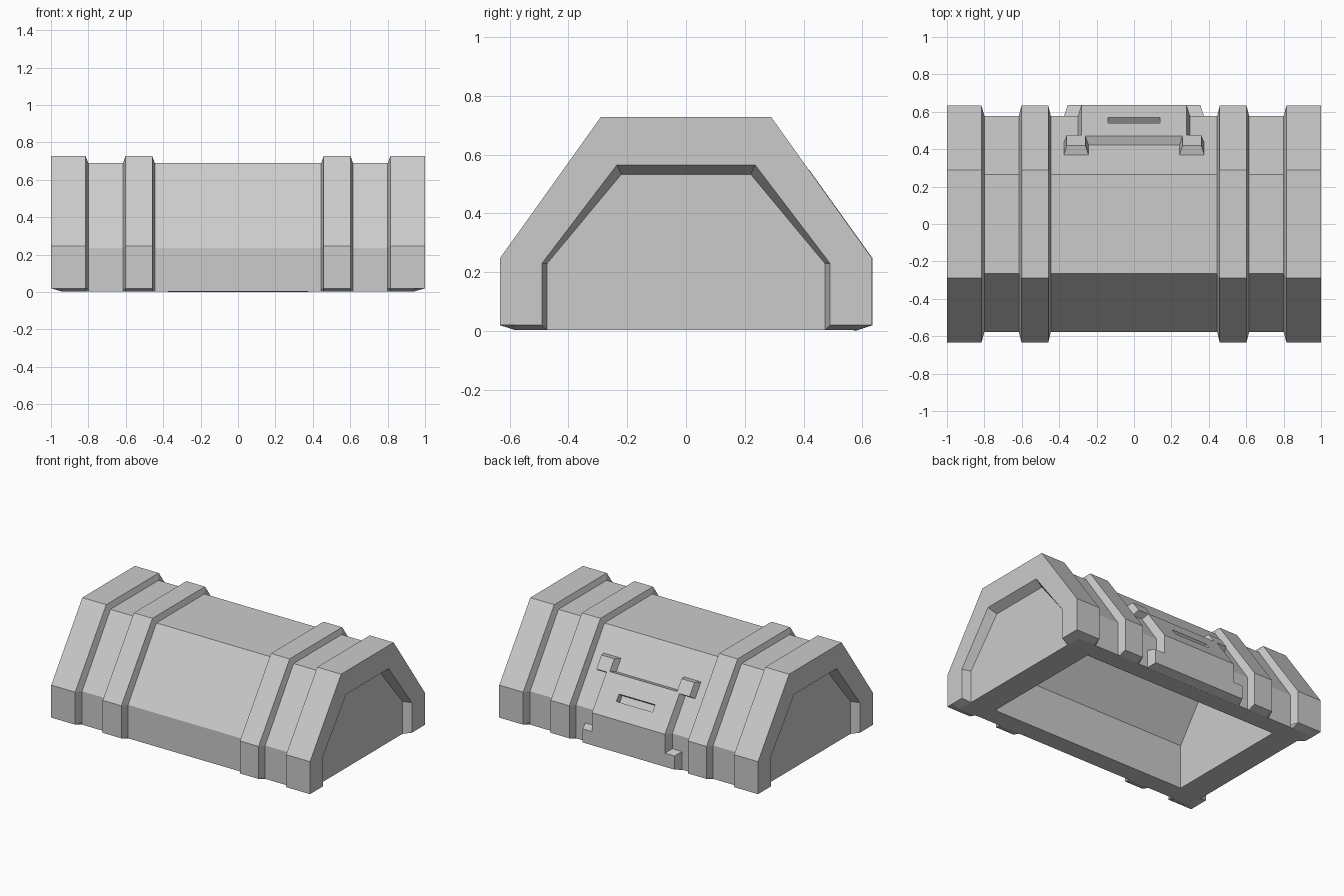
import bpy, bmesh, math

cube = bpy.data.objects.get("Cube")
if cube:
    bpy.data.objects.remove(cube, do_unlink=True)

grey = bpy.data.materials.new("plain_grey")
grey.use_nodes = True
COLOUR = (0.6, 0.6, 0.6, 1)
grey.diffuse_color = COLOUR
grey.node_tree.nodes["Principled BSDF"].inputs["Base Color"].default_value = COLOUR


def loft(name, stations):
    """Skin a row of (x, ring of (y, z)) sections and cap both ends."""
    bm = bmesh.new()
    rings = [[bm.verts.new((x, y, z)) for y, z in ring] for x, ring in stations]
    n = len(rings[0])
    for a, b in zip(rings, rings[1:]):
        for i in range(n):
            j = (i + 1) % n
            bm.faces.new((a[i], a[j], b[j], b[i]))
    bm.faces.new(rings[0])
    bm.faces.new(rings[-1])
    bmesh.ops.recalc_face_normals(bm, faces=bm.faces)
    mesh = bpy.data.meshes.new(name)
    bm.to_mesh(mesh)
    bm.free()
    mesh.materials.append(grey)
    obj = bpy.data.objects.new(name, mesh)
    bpy.context.collection.objects.link(obj)
    return obj


def cut(target, cutter):
    """Subtract the cutter, then discard it."""
    cutter.hide_render = True
    mod = target.modifiers.new("cut", "BOOLEAN")
    mod.operation, mod.solver, mod.object = "DIFFERENCE", "EXACT", cutter
    bpy.context.view_layer.objects.active = target
    bpy.ops.object.modifier_apply(modifier=mod.name)
    bpy.data.objects.remove(cutter, do_unlink=True)


def arch(half):
    """Mirror a half outline across y."""
    return half + [(-y, z) for y, z in reversed(half)]


# Lid shell: narrow body stepping up to four wide bands
body = arch([(0.578, 0.003), (0.578, 0.02), (0.578, 0.236), (0.265, 0.689)])
band = arch([(0.58, 0.003), (0.633, 0.02), (0.633, 0.247), (0.29, 0.727)])
end = arch([(0.58, 0.02), (0.633, 0.02), (0.633, 0.247), (0.29, 0.727)])
half = [(0.445, body), (0.458, band), (0.602, band), (0.615, body),
        (0.8, body), (0.815, band), (0.94, band), (1, end)]
shell = loft("lid_shell", [(-x, r) for x, r in reversed(half)] + half)

# Recessed end panels
wide = arch([(0.49, -0.1), (0.49, 0.23), (0.235, 0.565)])
tight = arch([(0.472, -0.1), (0.472, 0.23), (0.22, 0.533)])
for s in (-1, 1):
    cut(shell, loft("end_cutter", [(s * 0.94, tight), (s * 1.0, wide), (s * 1.1, wide)]))

# Hollow underside
hollow = arch([(0.45, -0.1), (0.45, 0.31), (0.235, 0.61)])
cut(shell, loft("hollow_cutter", [(-0.76, hollow), (0.76, hollow)]))


def raised(name, x_base, x_top, outer, base, inner):
    """Raised pad with sloping edges; x ranges are (low, high)."""
    top = [base[0]] + outer + [base[-1]] + inner[::-1]
    foot = [base[0]] + base + [base[-1]] + inner[::-1]
    return loft(name, [(x_base[0], foot), (x_top[0], top),
                       (x_top[1], top), (x_base[1], foot)])


# Latch plate on the back, following the lid
plate = raised("latch_plate", (-0.3, 0.3), (-0.282, 0.282),
               [(0.635, 0.02), (0.635, 0.247), (0.47, 0.477)],
               [(0.575, 0.0), (0.575, 0.237), (0.42, 0.462)],
               [(0.54, 0.02), (0.54, 0.22), (0.4, 0.42)])

# Slot in the plate
bpy.ops.mesh.primitive_cube_add(size=1, location=(0, 0.555, 0.359),
                                rotation=(math.atan2(0.165, 0.23), 0, 0))
slot = bpy.context.object
slot.scale = (0.28, 0.09, 0.05)
bpy.context.view_layer.update()
slot.data.materials.append(grey)
cut(plate, slot)

# Corner horns above and feet below, on both sides
for side, s in (("left", 1), ("right", -1)):
    def span(a, b):
        return tuple(sorted((s * a, s * b)))
    raised(side + "_latch_horn", span(0.243, 0.375), span(0.26, 0.36),
           [(0.475, 0.47), (0.42, 0.547)],
           [(0.435, 0.444), (0.37, 0.537)],
           [(0.41, 0.43), (0.345, 0.52)])
    raised(side + "_latch_foot", span(0.24, 0.375), span(0.25, 0.355),
           [(0.635, 0.02), (0.635, 0.115)],
           [(0.575, 0.0), (0.575, 0.13)],
           [(0.54, 0.02), (0.54, 0.11)])
